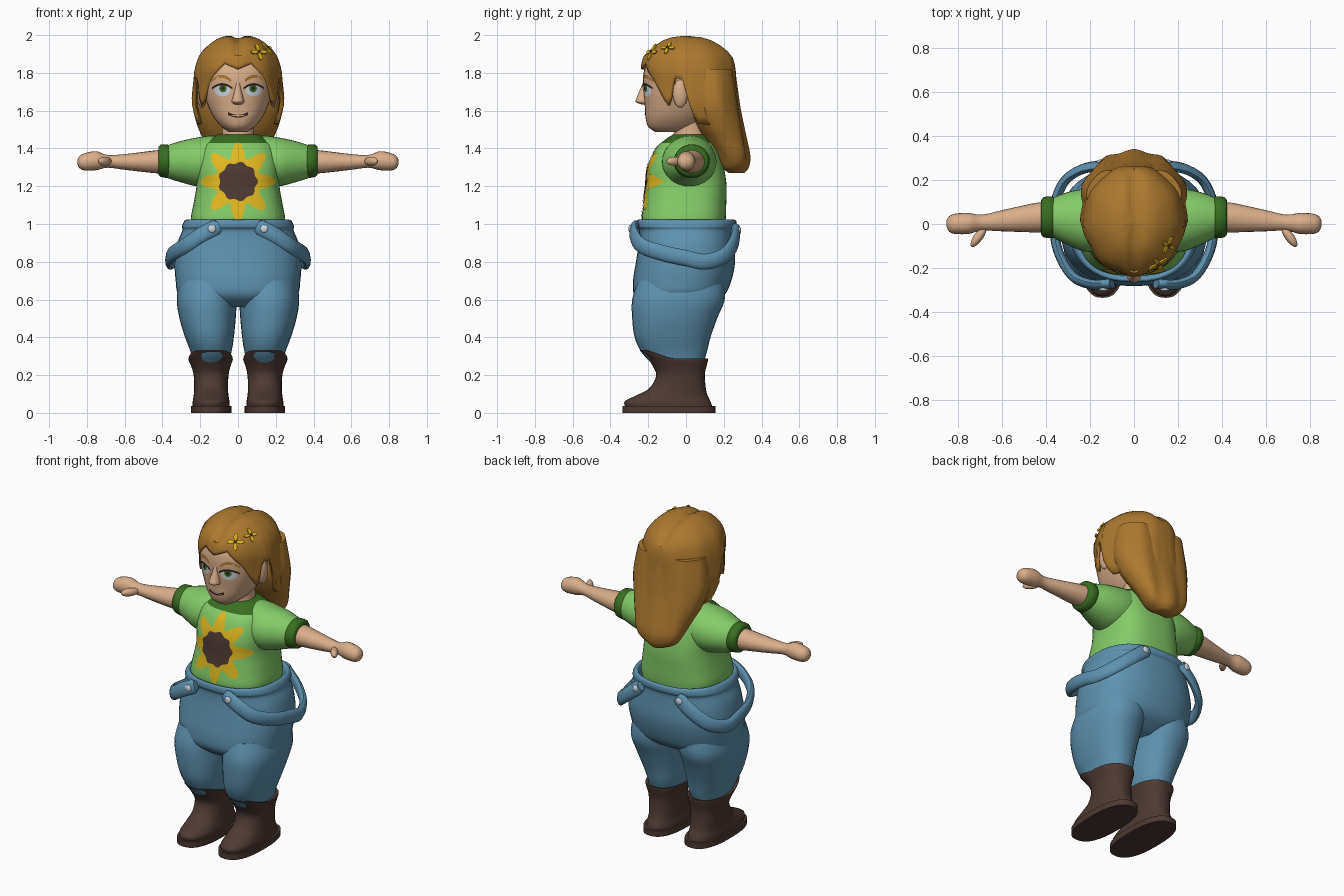
import bpy, bmesh, math
from mathutils import Vector, Matrix
from mathutils.bvhtree import BVHTree

if "Cube" in bpy.data.objects:
    bpy.data.objects.remove(bpy.data.objects["Cube"])


def material(name, r, g, b):
    m = bpy.data.materials.new(name)
    lin = [((c / 255 + 0.055) / 1.055) ** 2.4 for c in (r, g, b)]
    m.diffuse_color = (*lin, 1)
    m.use_nodes = True
    m.node_tree.nodes["Principled BSDF"].inputs["Base Color"].default_value = m.diffuse_color
    return m


SKIN = material("skin", 218, 174, 138)
HAIR = material("hair", 172, 120, 46)
GREEN = material("shirt_green", 132, 204, 104)
DARK = material("trim_green", 56, 110, 32)
YELLOW = material("petal_yellow", 226, 184, 32)
BROWN = material("boot_brown", 78, 57, 50)
BLUE = material("denim_blue", 94, 146, 176)
WHITE = material("pale_white", 208, 216, 226)
BLACK = material("lash_dark", 48, 34, 30)


def finish(name, bm, mats, mirror=False, angle=45, fix=True):
    if fix:
        bmesh.ops.recalc_face_normals(bm, faces=bm.faces)
    me = bpy.data.meshes.new(name)
    bm.to_mesh(me)
    bm.free()
    for m in mats:
        me.materials.append(m)
    ob = bpy.data.objects.new(name, me)
    bpy.context.collection.objects.link(ob)
    bpy.ops.object.select_all(action='DESELECT')
    ob.select_set(True)
    bpy.context.view_layer.objects.active = ob
    bpy.ops.object.shade_smooth_by_angle(angle=math.radians(angle))
    if mirror:
        ob.modifiers.new("mirror", 'MIRROR').use_clip = False
    return ob


def smooth_rows(rows, k=4):
    """Catmull-Rom interpolation of rows of numbers."""
    out = []
    for i in range(len(rows) - 1):
        a, b, c, d = rows[max(i - 1, 0)], rows[i], rows[i + 1], rows[min(i + 2, len(rows) - 1)]
        for j in range(k):
            t = j / k
            out.append([0.5 * (2 * q + (r - p) * t + (2 * p - 5 * q + 4 * r - s) * t * t
                               + (3 * q - p - 3 * r + s) * t ** 3) for p, q, r, s in zip(a, b, c, d)])
    return out + [list(rows[-1])]


def skin_rings(bm, rings, cap=True):
    vs = [[bm.verts.new(p) for p in r] for r in rings]
    n = len(vs[0])
    for a, b in zip(vs, vs[1:]):
        for i in range(n):
            bm.faces.new((a[i], a[(i + 1) % n], b[(i + 1) % n], b[i]))
    if cap:
        bm.faces.new(vs[0])
        bm.faces.new(vs[-1])


def loft(name, rows, mats, axis='z', n=32, p=2.0, k=4, mirror=False, warp=None, rule=None):
    """Rows are (position, a_min, a_max, b_min, b_max) along the axis."""
    rings = []
    for t, a0, a1, b0, b1 in smooth_rows(rows, k):
        ring = []
        for i in range(n):
            c, s = math.cos(2 * math.pi * i / n), math.sin(2 * math.pi * i / n)
            a = (a0 + a1) / 2 + (a1 - a0) / 2 * math.copysign(abs(c) ** (2 / p), c)
            b = (b0 + b1) / 2 + (b1 - b0) / 2 * math.copysign(abs(s) ** (2 / p), s)
            v = Vector((a, b, t)) if axis == 'z' else Vector((t, a, b))
            ring.append(warp(v) if warp else v)
        rings.append(ring)
    bm = bmesh.new()
    skin_rings(bm, rings)
    if rule:
        for f in bm.faces:
            f.material_index = rule(f.calc_center_median())
    return finish(name, bm, mats, mirror)


def sym(rows):
    return [(z, -w, w, f, b) for z, w, f, b in rows]


def ball(name, mat, loc, size, rot=0, mirror=True):
    bm = bmesh.new()
    bmesh.ops.create_uvsphere(bm, u_segments=16, v_segments=10, radius=1)
    bm.transform(Matrix.Translation(loc) @ Matrix.Rotation(rot, 4, 'Z') @ Matrix.Diagonal((*size, 1)))
    return finish(name, bm, [mat], mirror)


def surface(ob):
    return BVHTree.FromPolygons([v.co for v in ob.data.vertices], [p.vertices[:] for p in ob.data.polygons])


def decal(name, tree, centre, outline, mat, off, mirror=False, rings=4):
    """Thin patch with an (x, z) outline, laid on a surface from the front."""
    def put(x, z):
        hit = tree.ray_cast(Vector((x, -1, z)), Vector((0, 1, 0)))[0]
        hit = hit or tree.find_nearest(Vector((x, -0.1, z)))[0]
        return hit - Vector((0, off, 0))
    bm = bmesh.new()
    cx, cz = centre
    loops = [[put(cx + x * r / rings, cz + z * r / rings) for x, z in outline] for r in range(1, rings + 1)]
    skin_rings(bm, loops, cap=False)
    bm.verts.ensure_lookup_table()
    bm.faces.new(bm.verts[:len(outline)])
    bmesh.ops.recalc_face_normals(bm, faces=bm.faces)
    if sum(f.normal.y for f in bm.faces) > 0:
        bmesh.ops.reverse_faces(bm, faces=bm.faces)
    return finish(name, bm, [mat], mirror, fix=False)


def polar(fn, n=64):
    return [(fn(a)[0] * math.cos(a), fn(a)[1] * math.sin(a)) for a in (2 * math.pi * i / n for i in range(n))]


def arc(w, h, thick, n=8):
    top = [(-w + 2 * w * i / n, h * (1 - (2 * i / n - 1) ** 2)) for i in range(n + 1)]
    return top + [(x, z - thick) for x, z in reversed(top)]


# Shirt with a dark collar, sleeves and cuffs
shirt = loft("shirt", sym([(.95, .235, -.21, .2), (1.02, .25, -.235, .21), (1.1, .237, -.225, .213),
                           (1.2, .22, -.21, .215), (1.3, .22, -.2, .2), (1.4, .2, -.16, .17),
                           (1.45, .15, -.105, .13), (1.473, .11, -.07, .11)]), [GREEN, DARK], n=48, p=2.7,
             rule=lambda c: int(c.z > 1.435))
loft("sleeve", [(.06, -.1, .15, 1.22, 1.46), (.14, -.12, .16, 1.2, 1.468), (.22, -.125, .16, 1.2, 1.457),
                (.3, -.095, .145, 1.22, 1.44), (.38, -.055, .115, 1.245, 1.415)], [GREEN], 'x', mirror=True)
loft("cuff", [(.36, -.055, .115, 1.25, 1.41), (.37, -.065, .125, 1.243, 1.42), (.41, -.06, .122, 1.25, 1.42),
              (.422, -.045, .105, 1.265, 1.405)], [DARK], 'x', k=2, mirror=True)

# Sunflower on the chest
chest = surface(shirt)
decal("flower_petals", chest, (0, 1.225),
      polar(lambda a: (.158 + .042 * math.cos(8 * a), .165 + .042 * math.cos(8 * a)), 96), YELLOW, .004, rings=8)
decal("flower_centre", chest, (0, 1.225), polar(lambda a: (.1 + .006 * math.cos(9 * a),) * 2), BROWN, .008)

# Arms and hands
loft("arm", [(.38, -.035, .1, 1.265, 1.395), (.45, -.038, .095, 1.27, 1.388), (.6, -.033, .062, 1.287, 1.37),
             (.69, -.03, .042, 1.298, 1.365), (.75, -.045, .05, 1.285, 1.385), (.81, -.045, .047, 1.283, 1.375),
             (.838, -.035, .035, 1.295, 1.36), (.85, -.012, .015, 1.315, 1.34)], [SKIN], 'x', n=20, mirror=True)
ball("thumb", SKIN, (.705, -.058, 1.332), (.055, .021, .024), -.95)

# Trousers with an open waist
loft("trousers", sym([(.56, .2, -.2, .1), (.62, .31, -.272, .2), (.7, .33, -.28, .24), (.8, .335, -.265, .26),
                      (.9, .32, -.25, .255), (.965, .295, -.248, .253), (.985, .297, -.262, .266),
                      (1.015, .285, -.262, .266), (1.022, .268, -.25, .252), (1.0, .255, -.235, .24),
                      (.94, .245, -.225, .225)]), [BLUE], n=40, p=2.4)
loft("trouser_leg", [(.26, .055, .235, -.18, .09), (.32, .035, .25, -.235, .11), (.4, .022, .28, -.272, .13),
                     (.5, .012, .31, -.285, .165), (.6, .004, .324, -.285, .205), (.7, -.02, .31, -.255, .2)],
     [BLUE], p=2.3, mirror=True)

# Hanging straps and their buttons
path = smooth_rows([(.1, -.27, .99), (.19, -.275, .945), (.28, -.235, .885), (.345, -.12, .845), (.362, 0, .82),
                    (.357, .1, .8), (.31, .2, .83), (.225, .252, .9), (.125, .265, .98)], 4)
path = [Vector(q) for q in path]
rings = []
for i, q in enumerate(path):
    t = (path[min(i + 1, len(path) - 1)] - path[max(i - 1, 0)]).normalized()
    out = Vector((q.x * .8, q.y, 0))
    out = (out - t * out.dot(t)).normalized()
    up = t.cross(out)
    w = .03 if i in (0, len(path) - 1) else .042
    rings.append([q + out * .022 * math.cos(a) + up * w * math.sin(a)
                  for a in (math.pi * j / 6 for j in range(12))])
bm = bmesh.new()
skin_rings(bm, rings)
finish("strap", bm, [BLUE], True)
ball("front_button", WHITE, (.138, -.296, .975), (.021, .009, .021))
ball("back_button", WHITE, (.15, .283, .965), (.021, .009, .021))


# Boots
def boot_top(v):
    k = min(max((v.z - .23) / .07, 0), 1)
    return Vector((v.x, v.y, v.z + k * (.045 * min(max((-v.y - .08) / .13, 0), 1) - .018)))


loft("boot", [(.03, .045, .24, -.32, .14), (.06, .045, .24, -.325, .13), (.09, .05, .235, -.27, .115),
              (.13, .053, .232, -.195, .105), (.2, .05, .235, -.158, .1), (.26, .038, .25, -.188, .11),
              (.305, .028, .262, -.245, .116), (.295, .06, .23, -.19, .09)], [BROWN], p=2.3, mirror=True, warp=boot_top)
loft("boot_sole", [(0, .035, .25, -.335, .155), (.036, .035, .25, -.335, .155)], [BROWN], p=2.5, k=1, mirror=True)

# Head, neck, nose and ears
loft("neck", sym([(1.42, .1, -.075, .12), (1.48, .085, -.065, .11), (1.56, .085, -.06, .11)]), [SKIN], n=20)
head = loft("head", sym([(1.488, .05, -.165, .0), (1.515, .088, -.2, .06), (1.56, .126, -.214, .1),
                         (1.62, .157, -.218, .14), (1.7, .18, -.225, .17), (1.8, .185, -.225, .18),
                         (1.88, .165, -.19, .17), (1.95, .09, -.1, .1)]), [SKIN], p=2.3)
loft("nose", sym([(1.632, .016, -.232, -.19), (1.646, .033, -.266, -.19), (1.67, .028, -.261, -.19),
                  (1.72, .016, -.24, -.19), (1.76, .012, -.224, -.19)]), [SKIN], n=12, k=3)
ball("ear", SKIN, (.19, -.03, 1.69), (.026, .04, .075))

# Painted face
face = surface(head)
decal("eye_white", face, (.082, 1.708), polar(lambda a: (.042, .032), 20), WHITE, .002, True)
decal("iris", face, (.08, 1.718), polar(lambda a: (.02, .021), 16), DARK, .004, True)
decal("pupil", face, (.08, 1.718), polar(lambda a: (.009, .011), 12), BLACK, .006, True)
decal("lash", face, (.084, 1.724), arc(.054, .022, .012), BLACK, .007, True, 1)
decal("eyebrow", face, (.088, 1.765), arc(.052, .025, .016), HAIR, .004, True, 1)
decal("mouth", face, (0, 1.592), arc(.052, -.014, .015), BLACK, .004, False, 1)

# Hair cap: columns run from the crown down to a shaped hairline
shape = smooth_rows([(1.45, .2, -.19, .3), (1.55, .225, -.2, .29), (1.65, .243, -.2, .278), (1.75, .235, -.215, .268),
                     (1.82, .228, -.235, .265), (1.9, .2, -.215, .24), (1.96, .14, -.155, .17),
                     (1.99, .085, -.09, .1), (2.004, .01, 0, .02)], 5)
hairline = [(0, 1.82), (20, 1.85), (38, 1.765), (48, 1.67), (56, 1.62), (63, 1.71), (68, 1.77), (80, 1.77),
            (86, 1.6), (95, 1.53), (180, 1.5)]


def lookup(rows, x):
    for a, b in zip(rows, rows[1:]):
        if x <= b[0]:
            t = max(0, (x - a[0]) / (b[0] - a[0]))
            return [p + (q - p) * t for p, q in zip(a, b)]
    return rows[-1]


bm = bmesh.new()
rings, N, M = [], 72, 16
for j in range(M + 1):
    ring = []
    for i in range(N):
        th = 2 * math.pi * i / N
        deg = math.degrees(min(th, 2 * math.pi - th))
        z = 2.004 - (2.004 - lookup(hairline, deg)[1]) * (j / M) ** 1.7
        _, w, f, b = lookup(shape, z)
        g = 1 + .018 * math.cos(9 * th) * j / M
        x = w * g * math.sin(th)
        y = (f + b) / 2 - (b - f) / 2 * g * math.cos(th)
        ring.append((x, y, z - .022 * math.exp(-(x / .03) ** 2) * (z > 1.9)))
    rings.append(ring)
skin_rings(bm, rings, cap=False)
bm.verts.ensure_lookup_table()
bm.faces.new(bm.verts[:N])
cap = finish("hair_cap", bm, [HAIR])
hair = surface(cap)
solid = cap.modifiers.new("thickness", 'SOLIDIFY')
solid.thickness, solid.offset = .02, -1


# Long hair down the back, with shallow strand grooves
def strands(v):
    return v + Vector((0, .008 * math.cos(45 * v.x) if v.y > .15 else 0, 0))


loft("back_hair", sym([(1.27, .05, .22, .3), (1.3, .11, .19, .325), (1.36, .15, .155, .333), (1.45, .185, .1, .315),
                       (1.52, .215, .055, .3), (1.62, .24, .015, .28), (1.72, .235, .01, .266),
                       (1.82, .215, .02, .252)]), [HAIR], n=36, p=2.4, warp=strands)

# Four-petal flowers on the hair
for name, spot, size in (("hair_flower_front", (.12, -.2, 1.925), .05), ("hair_flower_side", (.16, -.1, 1.94), .042)):
    loc, nor, _, _ = hair.find_nearest(Vector(spot))
    if nor.dot(Vector((0, 0, 1))) < 0:
        nor = -nor
    bm = bmesh.new()
    outline = polar(lambda a: (size * (.6 + .4 * math.cos(4 * a)),) * 2, 32)
    rings = [[(x, y, h) for x, y in outline] for h in (0, .008)]
    skin_rings(bm, rings)
    bm.transform(Matrix.Translation(loc + nor * .004) @ nor.to_track_quat('Z', 'Y').to_matrix().to_4x4())
    finish(name, bm, [YELLOW])
    ball(name + "_centre", BROWN, loc + nor * .012, (.008, .008, .008), mirror=False)
